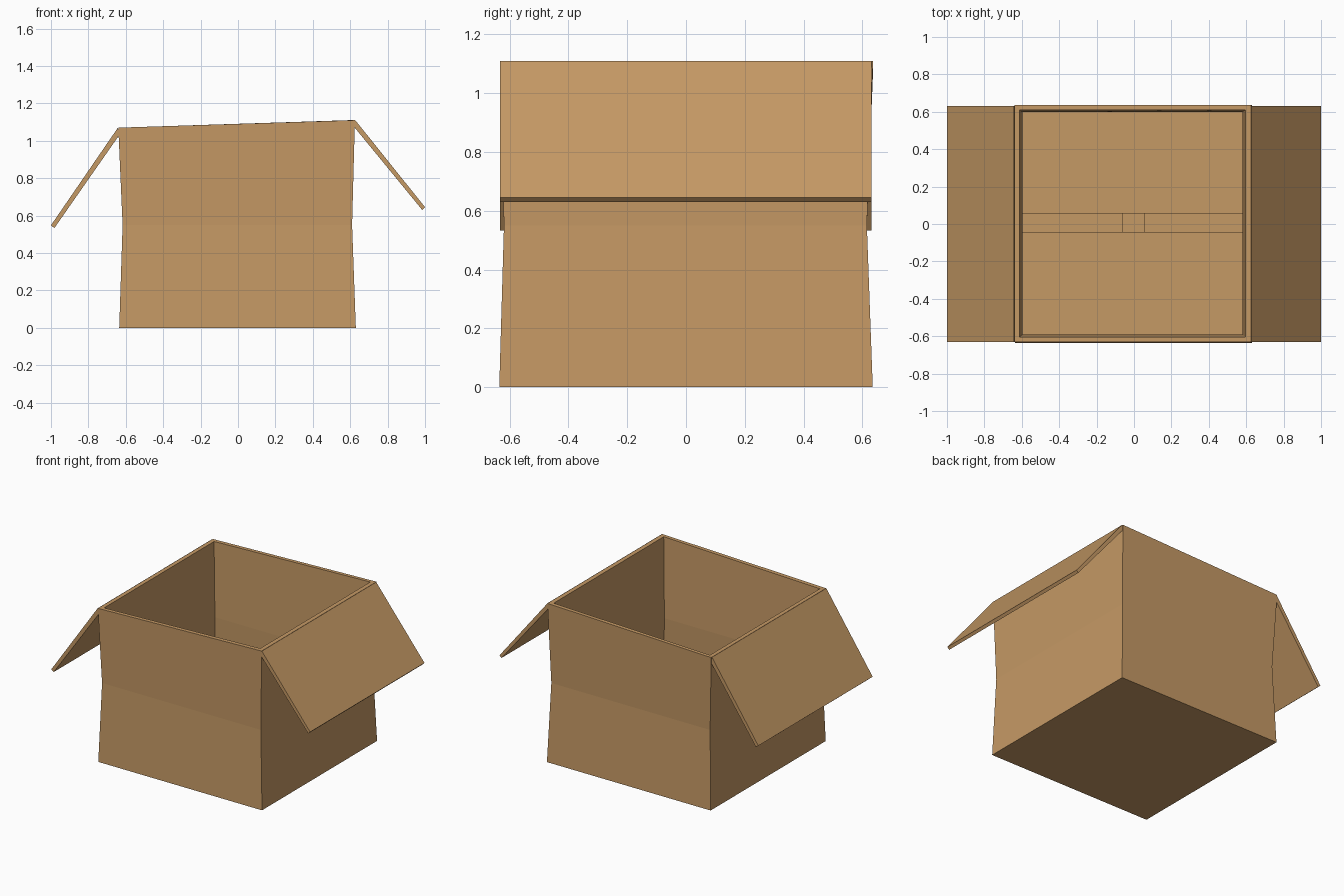
import bpy, bmesh

if "Cube" in bpy.data.objects:
    bpy.data.objects.remove(bpy.data.objects["Cube"])

card = bpy.data.materials.new("cardboard brown")
card.diffuse_color = (0.56, 0.32, 0.13, 1)
card.use_nodes = True
card.node_tree.nodes["Principled BSDF"].inputs["Base Color"].default_value = card.diffuse_color


def make_object(name, bm):
    bmesh.ops.recalc_face_normals(bm, faces=bm.faces)
    mesh = bpy.data.meshes.new(name)
    bm.to_mesh(mesh)
    bm.free()
    mesh.materials.append(card)
    obj = bpy.data.objects.new(name, mesh)
    bpy.context.collection.objects.link(obj)
    return obj


def loft(name, rings, cap_last=True):
    """Skin a list of four-point rings and close the ends."""
    bm = bmesh.new()
    loops = [[bm.verts.new(p) for p in ring] for ring in rings]
    for a, b in zip(loops, loops[1:]):
        for i in range(4):
            j = (i + 1) % 4
            bm.faces.new((a[i], a[j], b[j], b[i]))
    bm.faces.new(loops[0])
    if cap_last:
        bm.faces.new(loops[-1])
    return make_object(name, bm)


def ring(x0, x1, y0, y1, z0, z1=None):
    """Rectangle at height z0 on the left and z1 on the right."""
    z1 = z0 if z1 is None else z1
    return [(x0, y0, z0), (x1, y0, z1), (x1, y1, z1), (x0, y1, z0)]


# Box shell: up the pinched outside, over the sloping rim, down the inside
loft("box_shell", [
    ring(-0.635, 0.63, -0.635, 0.635, 0),
    ring(-0.617, 0.61, -0.619, 0.615, 0.55),
    ring(-0.64, 0.625, -0.632, 0.636, 1.07, 1.11),
    ring(-0.612, 0.595, -0.604, 0.61, 1.07, 1.11),
    ring(-0.597, 0.58, -0.59, 0.598, 0.55),
    ring(-0.607, 0.598, -0.605, 0.607, 0.02),
])

# Floor flaps: a lower pair folded in from the sides, an upper pair over them
for name, box in {
    "floor_flap_left": (-0.607, -0.06, -0.605, 0.607, 0.02),
    "floor_flap_right": (0.053, 0.598, -0.605, 0.607, 0.02),
    "floor_flap_front": (-0.606, 0.597, -0.604, -0.043, 0.04),
    "floor_flap_back": (-0.606, 0.597, 0.055, 0.606, 0.04),
}.items():
    x0, x1, y0, y1, z = box
    loft(name, [ring(x0, x1, y0, y1, z), ring(x0, x1, y0, y1, z + 0.02)])

# Open side flaps: xz section (outer hinge, outer tip, inner tip, inner hinge)
for name, section in {
    "left_flap": [(-0.642, 1.07), (-1.0, 0.548), (-0.982, 0.533), (-0.635, 1.03)],
    "right_flap": [(0.627, 1.11), (1.0, 0.645), (0.985, 0.63), (0.62, 1.075)],
}.items():
    loft(name, [[(x, y, z) for x, z in section] for y in (-0.632, 0.63)])
